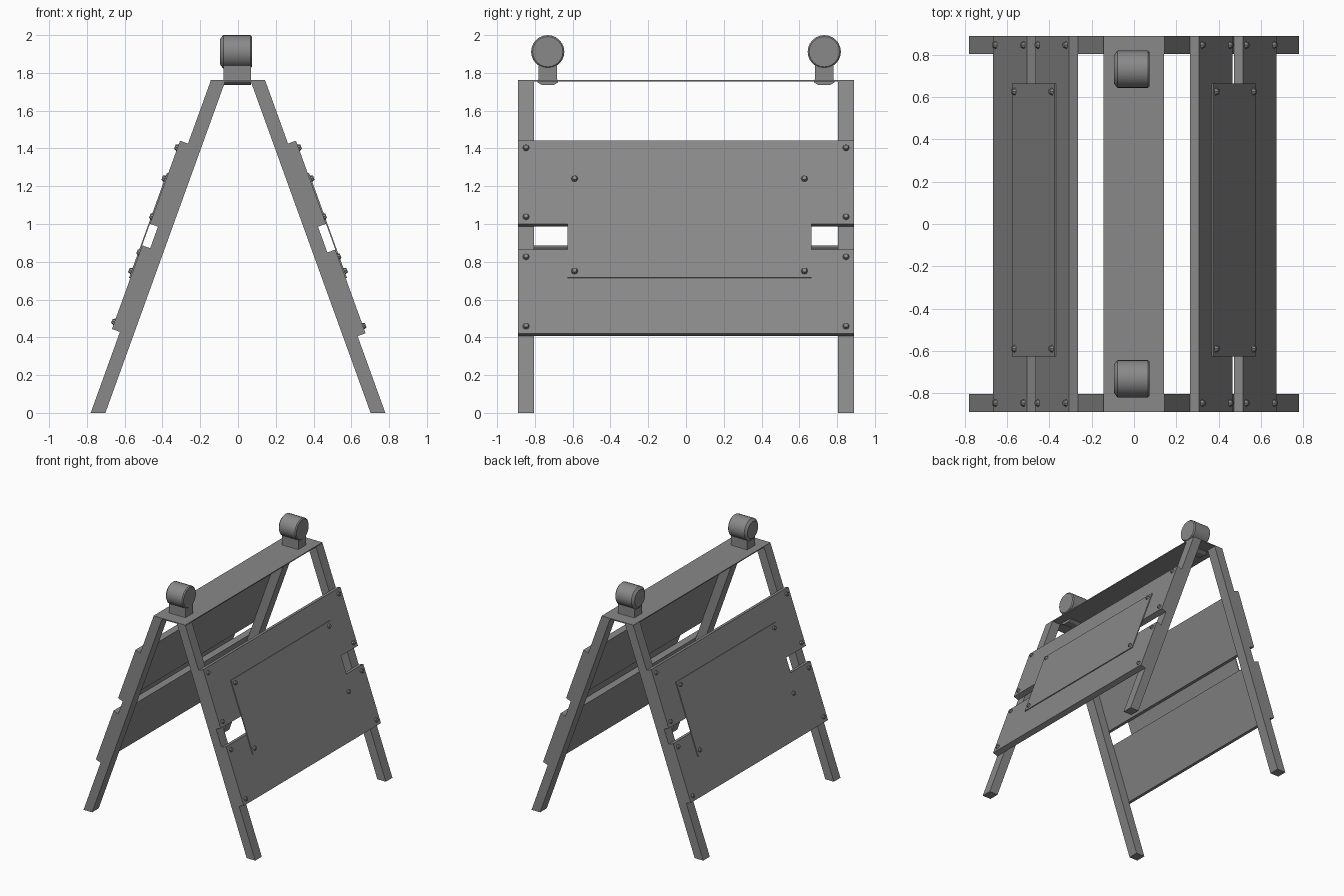
import bpy, bmesh, math
from mathutils import Matrix, Vector

if "Cube" in bpy.data.objects:
    bpy.data.objects.remove(bpy.data.objects["Cube"], do_unlink=True)

grey = bpy.data.materials.new("mid grey")
grey.use_nodes = True
GREY = (0.25, 0.25, 0.25, 1)
grey.diffuse_color = GREY
grey.node_tree.nodes["Principled BSDF"].inputs["Base Color"].default_value = GREY


def finish(name, bm, smooth=False):
    bmesh.ops.recalc_face_normals(bm, faces=bm.faces)
    mesh = bpy.data.meshes.new(name)
    bm.to_mesh(mesh)
    bm.free()
    mesh.materials.append(grey)
    if smooth:
        mesh.shade_smooth()
        mesh.set_sharp_from_angle(angle=math.radians(35))
    obj = bpy.data.objects.new(name, mesh)
    bpy.context.collection.objects.link(obj)
    return obj


def box(name, low, high, matrix=Matrix()):
    low, high = Vector(low), Vector(high)
    bm = bmesh.new()
    place = Matrix.Translation((low + high) / 2) @ Matrix.Diagonal((*(high - low), 1))
    bmesh.ops.create_cube(bm, size=1, matrix=matrix @ place)
    return finish(name, bm)


def prism(name, points, offset):
    bm = bmesh.new()
    face = bm.faces.new([bm.verts.new(p) for p in points])
    ext = bmesh.ops.extrude_face_region(bm, geom=[face])["geom"]
    verts = [v for v in ext if isinstance(v, bmesh.types.BMVert)]
    bmesh.ops.translate(bm, verts=verts, vec=offset)
    return finish(name, bm)


def bolts(name, spots, matrix):
    bm = bmesh.new()
    for n, y, u in spots:
        place = Matrix.Translation((n + 0.006, y, u)) @ Matrix.Rotation(math.pi / 2, 4, 'Y')
        bmesh.ops.create_cone(bm, cap_ends=True, segments=8, radius1=0.019,
                              radius2=0.012, depth=0.018, matrix=matrix @ place)
    return finish(name, bm)


# Sloping frame: local x points out of the board, local z runs up the leg
FOOT, TOP, HEIGHT, WIDTH = 0.78, 0.145, 1.757, 0.078
slope = Matrix.Rotation(-math.atan2(FOOT - TOP, HEIGHT), 4, 'Y')
BOARD = 0.045
END = 0.89

for side, label in ((1, "left"), (-1, "right")):
    turn = Matrix.Identity(4) if side == 1 else Matrix.Rotation(math.pi, 4, 'Z')
    frame = turn @ Matrix.Translation((FOOT, 0, 0)) @ slope

    # Legs, cut level at foot and top
    for y, where in ((-END, "front"), (END - 0.085, "back")):
        corners = [(FOOT, 0), (FOOT - WIDTH, 0), (TOP - WIDTH, HEIGHT), (TOP, HEIGHT)]
        prism(f"{where}_{label}_leg", [(side * x, y, z) for x, z in corners], (0, 0.085, 0))

    # Two cross boards with corner bolts
    drop = 0 if side == 1 else 0.024
    for part, low, high in (("upper", 1.048, 1.516), ("lower", 0.432 + drop, 0.903 + drop)):
        box(f"{part}_{label}_board", (0, -END, low), (BOARD, END, high), frame)
        spots = [(BOARD, y, u) for y in (-0.847, 0.847) for u in (low + 0.04, high - 0.04)]
        bolts(f"{part}_{label}_board_bolts", spots, frame)

    # Thin sign plate, slightly off centre
    low_y, high_y = sorted((side * -0.627, side * 0.664))
    box(f"{label}_sign_plate", (BOARD, low_y, 0.742), (BOARD + 0.007, high_y, 1.333), frame)
    spots = [(BOARD + 0.007, y, u) for y in (low_y + 0.037, high_y - 0.037)
             for u in (0.78, 1.3)]
    bolts(f"{label}_sign_bolts", spots, frame)

# Thin top shelf
box("top_shelf", (-0.145, -END, 1.755), (0.143, END, 1.763))

# Warning lamps: a block base and a round head lying along x
for y, where in ((-0.732, "front"), (0.732, "back")):
    half = [(0.03, 1.735), (0.055, 1.75), (0.05, 1.765), (0.05, 1.85)]
    outline = half + [(-a, z) for a, z in reversed(half)]
    prism(f"{where}_lamp_base", [(-0.078, y + a, z) for a, z in outline], (0.148, 0, 0))

    bm = bmesh.new()
    centre = Vector((0, y, 1.912))
    profile = [(-0.095, 0), (-0.094, 0.068), (-0.083, 0.083), (-0.078, 0.088),
               (0.066, 0.088), (0.074, 0.08), (0.074, 0)]
    verts = [bm.verts.new(centre + Vector((x, 0, r))) for x, r in profile]
    edges = [bm.edges.new(pair) for pair in zip(verts, verts[1:])]
    bmesh.ops.spin(bm, geom=verts + edges, cent=centre, axis=(1, 0, 0),
                   angle=math.tau, steps=24)
    bmesh.ops.remove_doubles(bm, verts=bm.verts, dist=0.0005)
    finish(f"{where}_lamp_head", bm, smooth=True)
